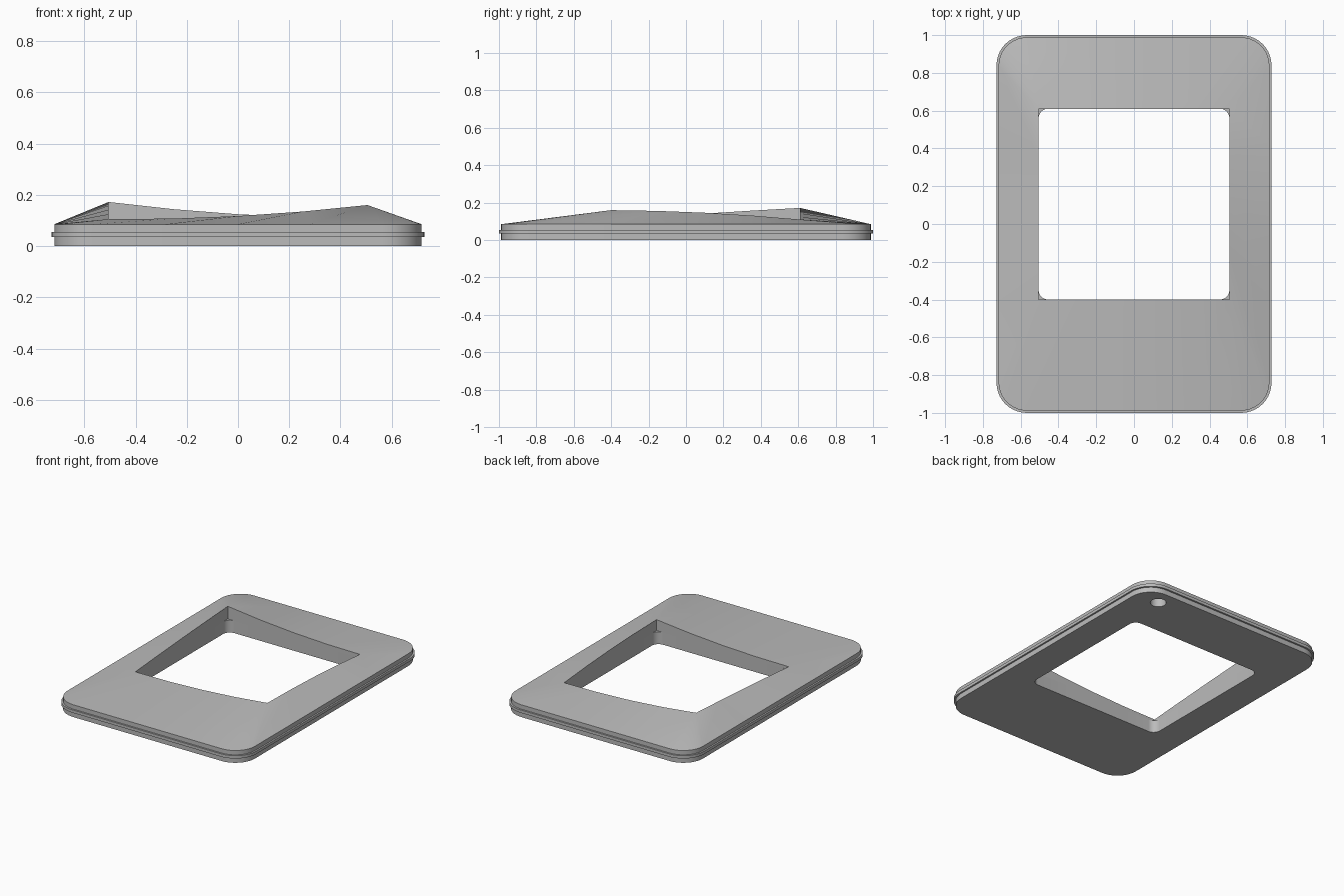
import bpy, bmesh, math

cube = bpy.data.objects.get("Cube")
if cube:
    bpy.data.objects.remove(cube)

ARC, SIDE, DECK = 10, 4, 0.085

grey = bpy.data.materials.new("plain grey")
grey.use_nodes = True
colour = (0.5, 0.5, 0.5, 1)
grey.diffuse_color = colour
grey.node_tree.nodes["Principled BSDF"].inputs["Base Color"].default_value = colour


def outline(x0, x1, y0, y1, r):
    """Rounded rectangle: per corner an arc, then the samples along the next side."""
    centres = [(x1 - r, y1 - r), (x0 + r, y1 - r), (x0 + r, y0 + r), (x1 - r, y0 + r)]
    arcs = []
    for k, (cx, cy) in enumerate(centres):
        angles = [math.pi / 2 * (k + i / ARC) for i in range(ARC + 1)]
        arcs.append([(cx + r * math.cos(a), cy + r * math.sin(a)) for a in angles])
    pts = []
    for k in range(4):
        pts += arcs[k]
        (ax, ay), (bx, by) = arcs[k][-1], arcs[(k + 1) % 4][0]
        for i in range(1, SIDE):
            t = i / SIDE
            pts.append((ax + (bx - ax) * t, ay + (by - ay) * t))
    return pts


def level(pts, z):
    return [(x, y, z) for x, y in pts]


# Outlines of the body, the thin rim and the window
body = outline(-0.717, 0.717, -0.988, 0.988, 0.15)
rim = outline(-0.728, 0.728, -1, 1, 0.16)
window = outline(-0.505, 0.505, -0.4, 0.61, 0.05)
square = outline(-0.505, 0.505, -0.4, 0.61, 0)

# Heights of the raised window edge: corner, then middle of the next side
corner = [0.11, 0.172, 0.105, 0.16]
middle = [0.124, 0.142, 0.117, 0.146]
heights = []
for k in range(4):
    a, m, b = corner[k], middle[k], corner[(k + 1) % 4]
    heights += [a] * (ARC + 1)
    for i in range(1, SIDE):
        t = i / SIDE
        heights.append(a * (1 - t) + b * t + (m - (a + b) / 2) * 4 * t * (1 - t))
crest = [(x, y, z) for (x, y), z in zip(square, heights)]

# Closed cross-section swept around the frame
rings = [level(window, 0), level(body, 0), level(body, 0.035), level(rim, 0.035),
         level(rim, 0.055), level(body, 0.055), level(body, DECK), crest,
         level(square, DECK), level(window, DECK)]
bm = bmesh.new()
loops = [[bm.verts.new(p) for p in ring] for ring in rings]
n = len(body)
for j, low in enumerate(loops):
    high = loops[(j + 1) % len(loops)]
    for i in range(n):
        k = (i + 1) % n
        bm.faces.new((low[i], low[k], high[k], high[i]))
bmesh.ops.remove_doubles(bm, verts=bm.verts, dist=1e-5)
bmesh.ops.recalc_face_normals(bm, faces=bm.faces)
mesh = bpy.data.meshes.new("bezel_frame")
bm.to_mesh(mesh)
bm.free()
frame = bpy.data.objects.new("bezel_frame", mesh)
bpy.context.collection.objects.link(frame)
mesh.materials.append(grey)

# Blind round socket in the underside
bpy.ops.mesh.primitive_cylinder_add(vertices=32, radius=0.05, depth=0.14,
                                    location=(0.54, 0.88, 0))
cutter = bpy.context.object
cutter.name = "socket_cutter"
cutter.data.materials.append(grey)
cutter.hide_render = True
cutter.hide_set(True)
cut = frame.modifiers.new("socket", "BOOLEAN")
cut.operation = "DIFFERENCE"
cut.solver = "EXACT"
cut.object = cutter
bpy.context.view_layer.objects.active = frame
frame.select_set(True)
bpy.ops.object.modifier_apply(modifier=cut.name)
bpy.data.objects.remove(cutter)
bpy.ops.object.shade_smooth_by_angle(angle=math.radians(12))
